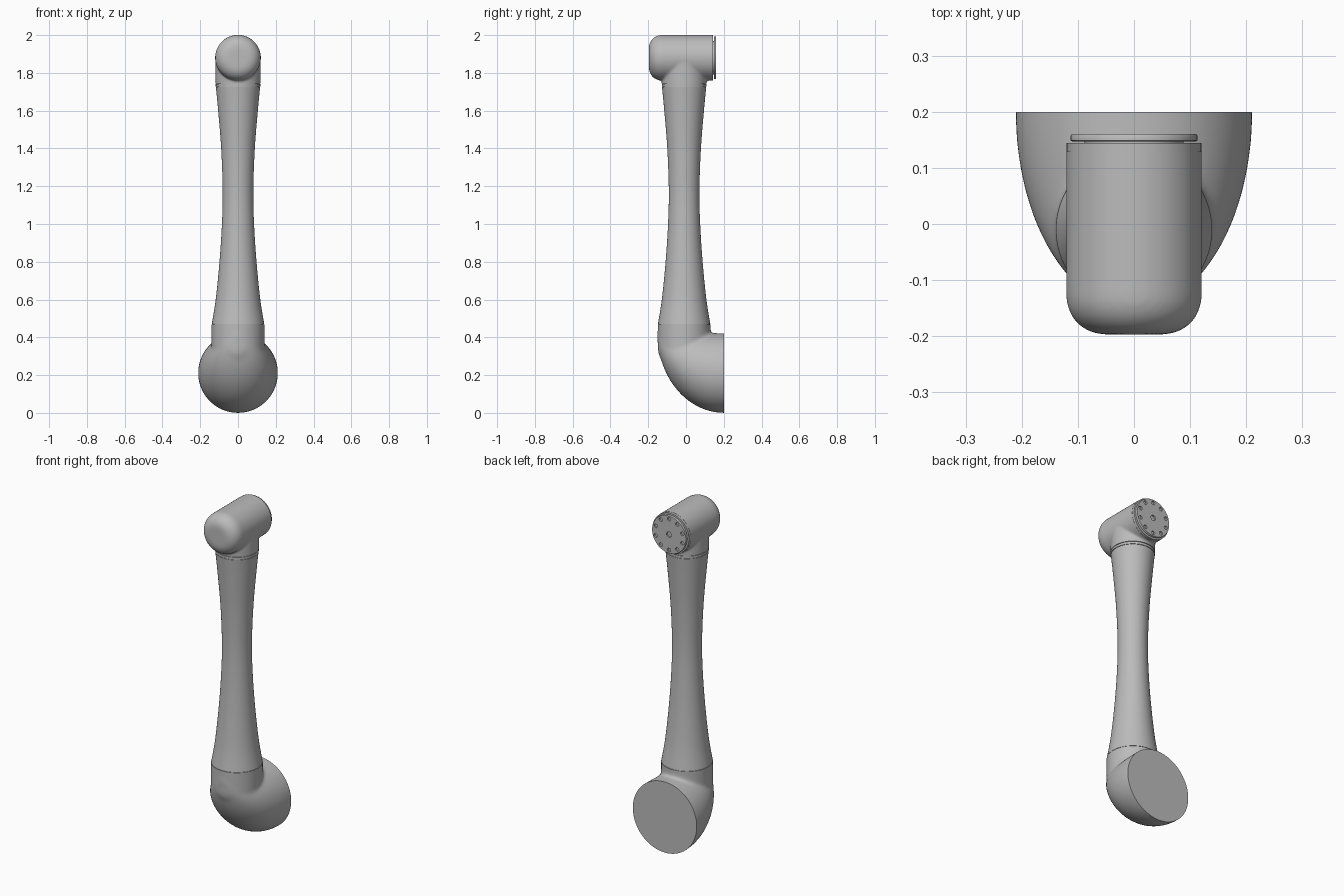
import bpy, bmesh, math
from mathutils import Vector, Matrix

cube = bpy.data.objects.get("Cube")
if cube:
    bpy.data.objects.remove(cube, do_unlink=True)

grey = bpy.data.materials.new("light grey metal")
grey.use_nodes = True
colour = (0.5, 0.5, 0.5, 1)
grey.diffuse_color = colour
grey.node_tree.nodes["Principled BSDF"].inputs["Base Color"].default_value = colour

AXIS_Y = -0.01          # depth of the upright tube's axis
HEAD_Z = 1.88           # height of the wrist joint's axis
UP = Matrix.Translation((0, AXIS_Y, 0))
BACK = Matrix.Translation((0, 0, HEAD_Z)) @ Matrix.Rotation(-math.pi / 2, 4, 'X')


def add_mesh(name, bm):
    bmesh.ops.recalc_face_normals(bm, faces=bm.faces)
    mesh = bpy.data.meshes.new(name)
    bm.to_mesh(mesh)
    bm.free()
    mesh.materials.append(grey)
    obj = bpy.data.objects.new(name, mesh)
    bpy.context.collection.objects.link(obj)
    return obj


def smooth(obj, angle=35):
    bpy.ops.object.select_all(action='DESELECT')
    obj.select_set(True)
    bpy.context.view_layer.objects.active = obj
    bpy.ops.object.shade_smooth_by_angle(angle=math.radians(angle))
    return obj


def loft(bm, rings):
    """Skin a row of vertex rings and cap both ends."""
    rings = [[bm.verts.new(p) for p in ring] for ring in rings]
    for a, b in zip(rings, rings[1:]):
        for i in range(len(a)):
            j = (i + 1) % len(a)
            bm.faces.new((a[i], a[j], b[j], b[i]))
    bm.faces.new(rings[0])
    bm.faces.new(rings[-1])


def turned(bm, profile, matrix, sides=64):
    """Closed solid of revolution from (radius, height) pairs."""
    turns = [2 * math.pi * i / sides for i in range(sides)]
    loft(bm, [[matrix @ Vector((r * math.cos(t), r * math.sin(t), h))
               for t in turns] for r, h in profile])


def blend(name, bm, voxel, passes, cuts):
    """Fuse overlapping solids with soft fillets, then trim flat ends."""
    obj = add_mesh(name, bm)
    remesh = obj.modifiers.new("fuse", 'REMESH')
    remesh.mode = 'VOXEL'
    remesh.voxel_size = voxel
    soft = obj.modifiers.new("fillet", 'SMOOTH')
    soft.factor = 0.5
    soft.iterations = passes
    graph = bpy.context.evaluated_depsgraph_get()
    result = bmesh.new()
    result.from_mesh(obj.evaluated_get(graph).to_mesh())
    for point, normal in cuts:
        cut = bmesh.ops.bisect_plane(
            result, geom=result.verts[:] + result.edges[:] + result.faces[:],
            plane_co=point, plane_no=normal, clear_outer=True)
        edges = [e for e in cut["geom_cut"] if isinstance(e, bmesh.types.BMEdge)]
        bmesh.ops.contextual_create(result, geom=edges)
    old = obj.data
    bpy.data.objects.remove(obj, do_unlink=True)
    bpy.data.meshes.remove(old)
    return smooth(add_mesh(name, result), 40)


# Lower elbow: sheared half ellipsoid fused with an upright round-ended neck
bm = bmesh.new()
rings = []
for k in range(33):
    a = math.radians(1.5) + (math.pi / 2 - math.radians(1.5)) * k / 32
    r, y = 0.211 * math.sin(a), 0.2 - 0.352 * math.cos(a)
    rings.append((r, y))
rings.append((0.211, 0.27))
loft(bm, [[(r * math.cos(t), y, 0.422 - r + r * math.sin(t))
           for t in [2 * math.pi * i / 64 for i in range(64)]] for r, y in rings])
neck = [(0.14 * math.sin(a), 0.35 - 0.14 * math.cos(a))
        for a in [math.radians(3 + 87 * i / 12) for i in range(13)]]
turned(bm, neck + [(0.14, 0.56)], UP)
blend("lower_elbow", bm, 0.008, 16,
      [((0, 0.2, 0), (0, 1, 0)), ((0, 0, 0.468), (0, 0, 1))])

# Waisted arm tube, smoothed through a few radii
waist = [(0.139, 0.47), (0.118, 0.6), (0.098, 0.8), (0.085, 1.0),
         (0.081, 1.18), (0.089, 1.4), (0.105, 1.6), (0.117, 1.725)]
profile = []
for i in range(len(waist) - 1):
    p = [Vector(waist[min(max(i + d, 0), len(waist) - 1)]) for d in (-1, 0, 1, 2)]
    for s in range(6):
        t = s / 6
        profile.append(0.5 * (2 * p[1] + (p[2] - p[0]) * t
                              + (2 * p[0] - 5 * p[1] + 4 * p[2] - p[3]) * t * t
                              + (3 * p[1] - p[0] - 3 * p[2] + p[3]) * t ** 3))
profile.append(Vector(waist[-1]))
bm = bmesh.new()
turned(bm, profile, UP)
smooth(add_mesh("arm_tube", bm))

# Seams and collar at the tube ends
for name, r, low, high in (("lower_seam", 0.136, 0.46, 0.475),
                           ("collar_seam", 0.114, 1.72, 1.75),
                           ("collar", 0.118, 1.728, 1.741)):
    bm = bmesh.new()
    turned(bm, [(r, low), (r, high)], UP)
    smooth(add_mesh(name, bm))

# Wrist housing: rounded horizontal barrel fused with its neck
bm = bmesh.new()
nose = []
for i in range(13):
    a = math.pi / 2 * i / 12
    nose.append((0.045 + 0.076 * math.sin(a) ** 0.9, -0.122 - 0.075 * math.cos(a) ** 0.9))
turned(bm, nose + [(0.121, 0.2)], BACK)
turned(bm, [(0.119, 1.69), (0.119, HEAD_Z)], UP)
blend("wrist_housing", bm, 0.006, 8,
      [((0, 0.129, 0), (0, 1, 0)), ((0, 0, 1.744), (0, 0, -1))])

# Housing rim and recessed spacer behind the flange
bm = bmesh.new()
turned(bm, [(0.12, 0.129), (0.12, 0.144)], BACK)
smooth(add_mesh("housing_rim", bm))
bm = bmesh.new()
turned(bm, [(0.088, 0.14), (0.088, 0.15)], BACK)
smooth(add_mesh("flange_spacer", bm))

# Tool flange with a ring of bolt holes and a centre hole
bm = bmesh.new()
turned(bm, [(0.11, 0.147), (0.113, 0.149), (0.113, 0.157), (0.111, 0.16)], BACK)
flange = add_mesh("tool_flange", bm)
bm = bmesh.new()
holes = [(0, 0, 0.016)]
for i in range(10):
    t = 2 * math.pi * (i + 0.5) / 10
    holes.append((0.092 * math.cos(t), 0.092 * math.sin(t), 0.011))
for x, y, r in holes:
    turned(bm, [(r, 0.151), (r, 0.17)], BACK @ Matrix.Translation((x, y, 0)), 20)
cutter = add_mesh("hole_cutter", bm)
cutter.hide_render = True
cutter.hide_set(True)
drill = flange.modifiers.new("holes", 'BOOLEAN')
drill.operation = 'DIFFERENCE'
drill.solver = 'EXACT'
drill.object = cutter
smooth(flange)
